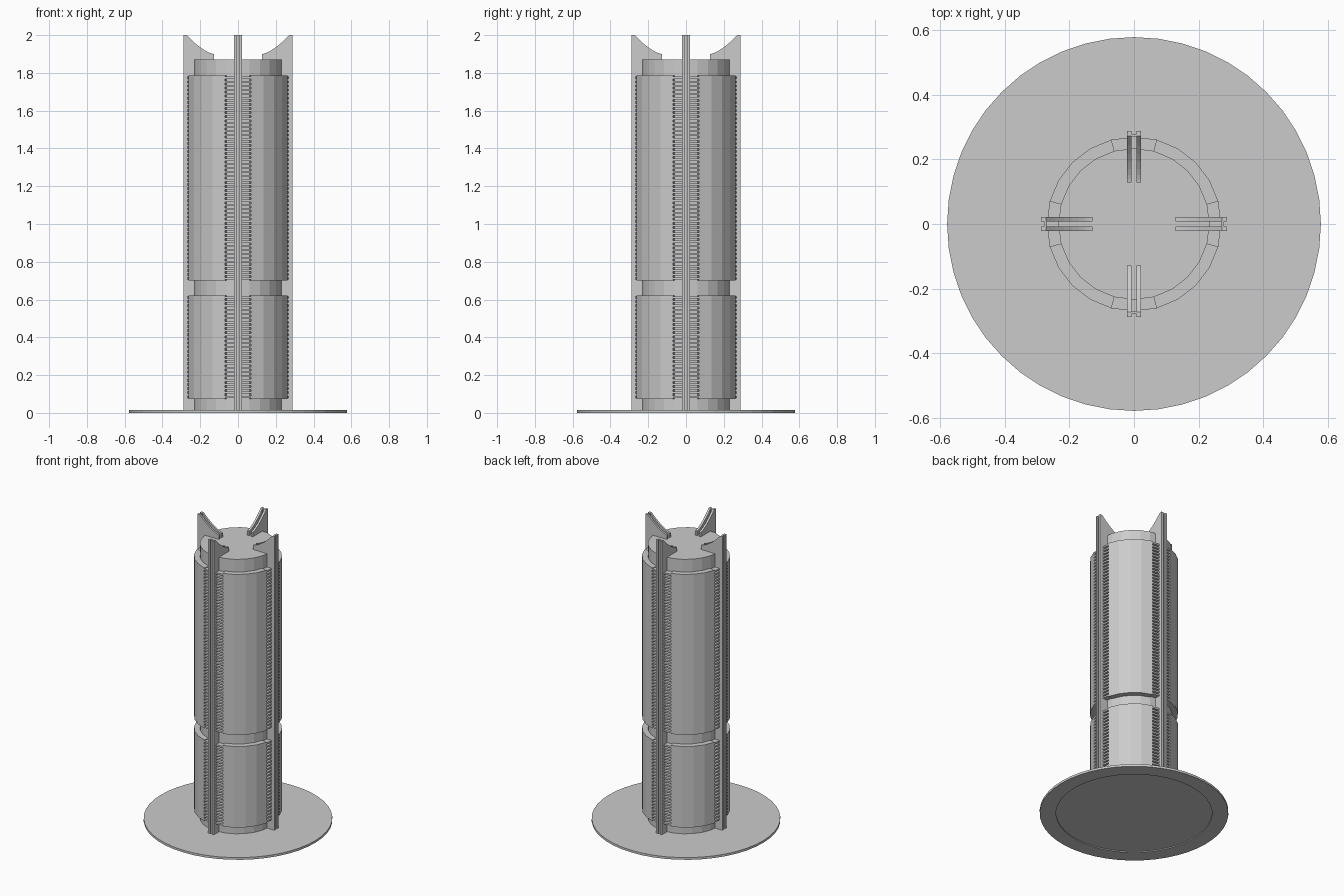
import bpy, bmesh
from math import sin, cos, pi, radians
from mathutils import Matrix

if "Cube" in bpy.data.objects:
    bpy.data.objects.remove(bpy.data.objects["Cube"])

TIERS = [(0.074, 0.622, 25), (0.70, 1.785, 50)]   # bottom, top, slat count
R_CORE, R_SLEEVE = 0.234, 0.27


def finish(bm, name):
    bmesh.ops.recalc_face_normals(bm, faces=bm.faces)
    mesh = bpy.data.meshes.new(name)
    bm.to_mesh(mesh)
    bm.free()
    ob = bpy.data.objects.new(name, mesh)
    bpy.context.collection.objects.link(ob)
    return ob


def prism(bm, pts, offset):
    """Extrude a closed loop of 3D points by an offset vector."""
    low = [bm.verts.new(p) for p in pts]
    high = [bm.verts.new([a + b for a, b in zip(p, offset)]) for p in pts]
    n = len(pts)
    bm.faces.new(low)
    bm.faces.new(high)
    for i in range(n):
        j = (i + 1) % n
        bm.faces.new((low[i], low[j], high[j], high[i]))


def four_way(bm):
    """Repeat the geometry around z in quarter turns."""
    source = bm.verts[:] + bm.edges[:] + bm.faces[:]
    for k in range(1, 4):
        new = bmesh.ops.duplicate(bm, geom=source)["geom"]
        verts = [v for v in new if isinstance(v, bmesh.types.BMVert)]
        bmesh.ops.rotate(bm, verts=verts, cent=(0, 0, 0),
                         matrix=Matrix.Rotation(k * pi / 2, 3, 'Z'))


def ring(radius, z, n):
    return [(radius * cos(2 * pi * i / n), radius * sin(2 * pi * i / n), z) for i in range(n)]


# base disk with a shallow recess underneath
bm = bmesh.new()
N = 48
loops = [[bm.verts.new(p) for p in ring(r, z, N)]
         for r, z in ((0.478, 0.006), (0.478, 0), (0.578, 0), (0.578, 0.015))]
bm.faces.new(loops[0])
bm.faces.new(loops[-1])
for a, b in zip(loops, loops[1:]):
    for i in range(N):
        j = (i + 1) % N
        bm.faces.new((a[i], a[j], b[j], b[i]))
finish(bm, "base_disk")

# central core
bm = bmesh.new()
prism(bm, ring(R_CORE, 0.015, 24), (0, 0, 1.855))
finish(bm, "core")

# curved outer panels, four per tier
bm = bmesh.new()
for z0, z1, _ in TIERS:
    angles = [radians(a) for a in range(15, 76, 15)]
    pts = [(R_SLEEVE * cos(a), R_SLEEVE * sin(a), z0) for a in angles]
    pts += [(0.228 * cos(a), 0.228 * sin(a), z0) for a in reversed(angles)]
    prism(bm, pts, (0, 0, z1 - z0))
four_way(bm)
finish(bm, "sleeve_panels")

# vent slats between the panels and the rails
bm = bmesh.new()
edge = radians(15)
for z0, z1, count in TIERS:
    pitch = (z1 - z0) / count
    for i in range(count):
        z = z0 + (i + 0.25) * pitch
        for s in (-1, 1):
            pts = [(0.225, s * 0.02, z), (0.267, s * 0.02, z),
                   (R_SLEEVE * cos(edge), s * R_SLEEVE * sin(edge), z),
                   (0.22, s * 0.06, z)]
            prism(bm, pts, (0, 0, pitch * 0.5))
four_way(bm)
finish(bm, "vent_slats")

# twin-plate rails with concave cradle tips, joined by a thin web
bm = bmesh.new()
curve = [(0.272 - 0.144 * sin(t * pi / 16), 1.90 + 0.10 * (1 - sin(t * pi / 16)) ** 1.5)
         for t in range(9)]
profile = [(0.2, 0.012), (0.288, 0.012), (0.288, 2.0)] + curve + [(0.128, 1.865), (0.2, 1.865)]
for y in (-0.021, 0.007):
    prism(bm, [(x, y, z) for x, z in profile], (0, 0.014, 0))
web = [(0.27, 0.012), (0.279, 0.012), (0.279, 2.0), (0.27, 2.0)]
prism(bm, [(x, -0.007, z) for x, z in web], (0, 0.014, 0))
four_way(bm)
finish(bm, "cradle_rails")
